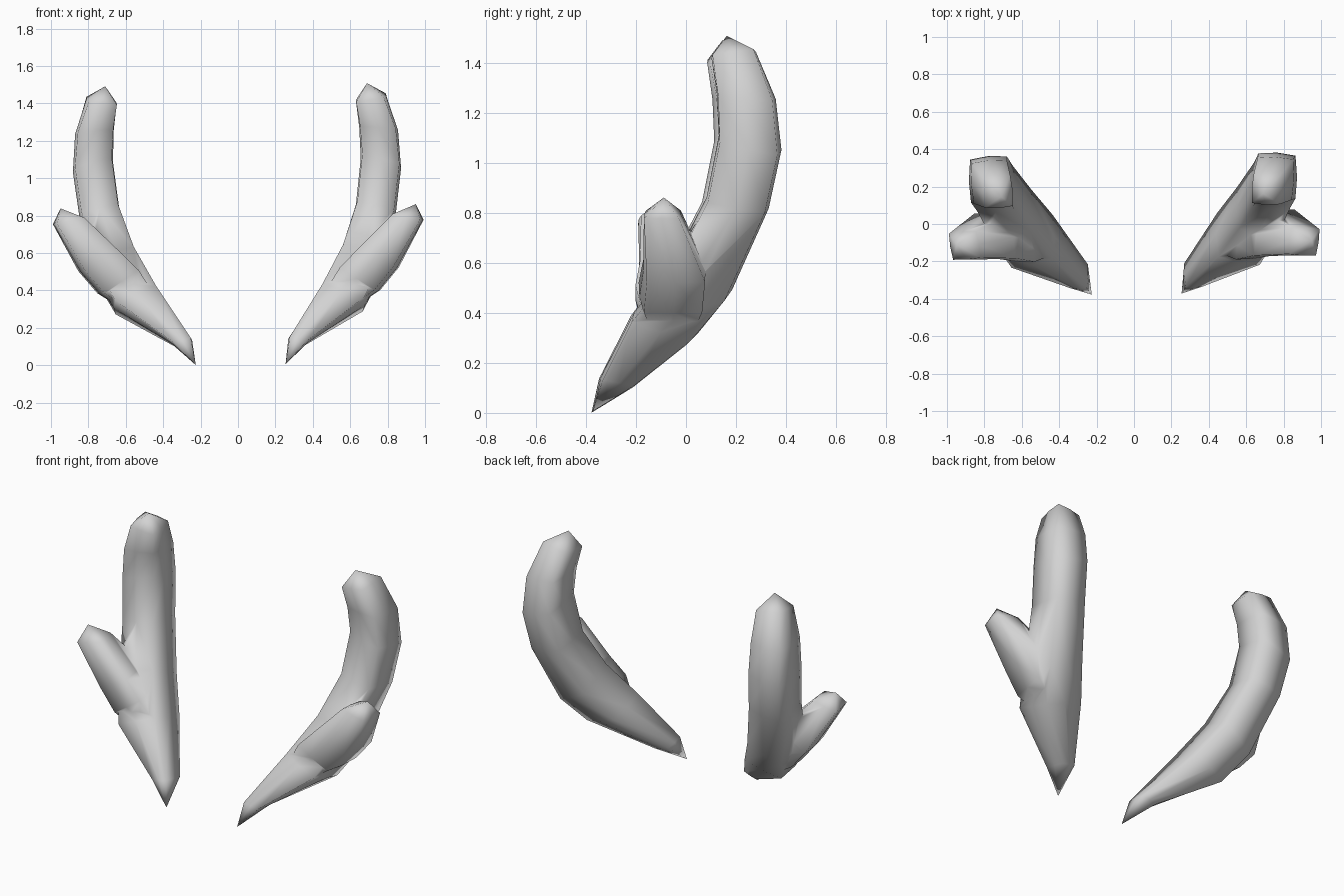
import bpy, bmesh
from math import sin, cos, pi
from mathutils import Vector, Matrix

if "Cube" in bpy.data.objects:
    bpy.data.objects.remove(bpy.data.objects["Cube"])

grey = bpy.data.materials.new("antler grey")
grey.use_nodes = True
colour = (0.65, 0.65, 0.65, 1)
grey.diffuse_color = colour
grey.node_tree.nodes["Principled BSDF"].inputs["Base Color"].default_value = colour

# The pair leans and turns very slightly as a whole
lean = (Matrix.Translation((0.01, 0, 0)) @ Matrix.Rotation(0.012, 4, 'Z')
        @ Matrix.Rotation(-0.012, 4, 'Y'))


def horn(name, rings, side_dir, ends, scales, mirror):
    """Tube through rings of (inner point, outer point, half width), closed to end points."""
    bm = bmesh.new()
    place = lean @ Matrix.Diagonal((mirror, 1, 1, 1))
    vert = lambda p: bm.verts.new(place @ Vector(p))
    loops = []
    for inner, outer, half in rings:
        a, b = Vector(inner), Vector(outer)
        mid, across, side = (a + b) / 2, (b - a) / 2, Vector(side_dir) * half
        loops.append([vert(mid + (across * cos(k * pi / 4) + side * sin(k * pi / 4))
                           * scales[k % 2]) for k in range(8)])
    for low, high in zip(loops, loops[1:]):
        for k in range(8):
            j = (k + 1) % 8
            bm.faces.new((low[k], low[j], high[j], high[k]))
    for loop, end in zip((loops[0], loops[-1]), ends):
        tip = vert(end)
        for k in range(8):
            bm.faces.new((loop[k], loop[(k + 1) % 8], tip))
    bmesh.ops.recalc_face_normals(bm, faces=bm.faces)
    mesh = bpy.data.meshes.new(name)
    bm.to_mesh(mesh)
    bm.free()
    mesh.materials.append(grey)
    obj = bpy.data.objects.new(name, mesh)
    bpy.context.collection.objects.link(obj)
    return obj


# Main beam: pointed root, curving out, back and up
beam = [((.265, -.34, .15), (.35, -.21, .105), .08),
        ((.445, -.18, .43), (.66, .01, .28), .18),
        ((.56, -.03, .64), (.75, .145, .44), .17),
        ((.64, .09, .87), (.84, .305, .79), .155),
        ((.67, .14, 1.12), (.87, .355, 1.02), .157),
        ((.66, .13, 1.27), (.86, .335, 1.24), .145),
        ((.64, .105, 1.4), (.80, .26, 1.445), .11)]
beam_ends = ((.24, -.375, .004), (.70, .155, 1.5))

# Side tine: grows from the beam's front and outer side
tine = [((.49, -.09, .43), (.63, -.06, .315), .09),
        ((.55, -.08, .52), (.745, -.06, .39), .125),
        ((.65, -.06, .62), (.845, -.05, .51), .125),
        ((.83, -.10, .80), (.985, -.11, .765), .075)]
tine_ends = ((.53, -.08, .34), (.95, -.10, .85))

for side, mirror in (("left", 1), ("right", -1)):
    antler = horn(side + "_antler", beam, (.62, -.78, 0), beam_ends, (1, .77), mirror)
    branch = horn(side + "_tine", tine, (-.15, -.99, 0), tine_ends, (1, 1.33), mirror)
    # Weld the tine into the beam
    weld = antler.modifiers.new("weld", 'BOOLEAN')
    weld.operation = 'UNION'
    weld.solver = 'EXACT'
    weld.object = branch
    bpy.ops.object.select_all(action='DESELECT')
    bpy.context.view_layer.objects.active = antler
    antler.select_set(True)
    bpy.ops.object.modifier_apply(modifier=weld.name)
    bpy.data.objects.remove(branch)
    bpy.ops.object.shade_smooth()
